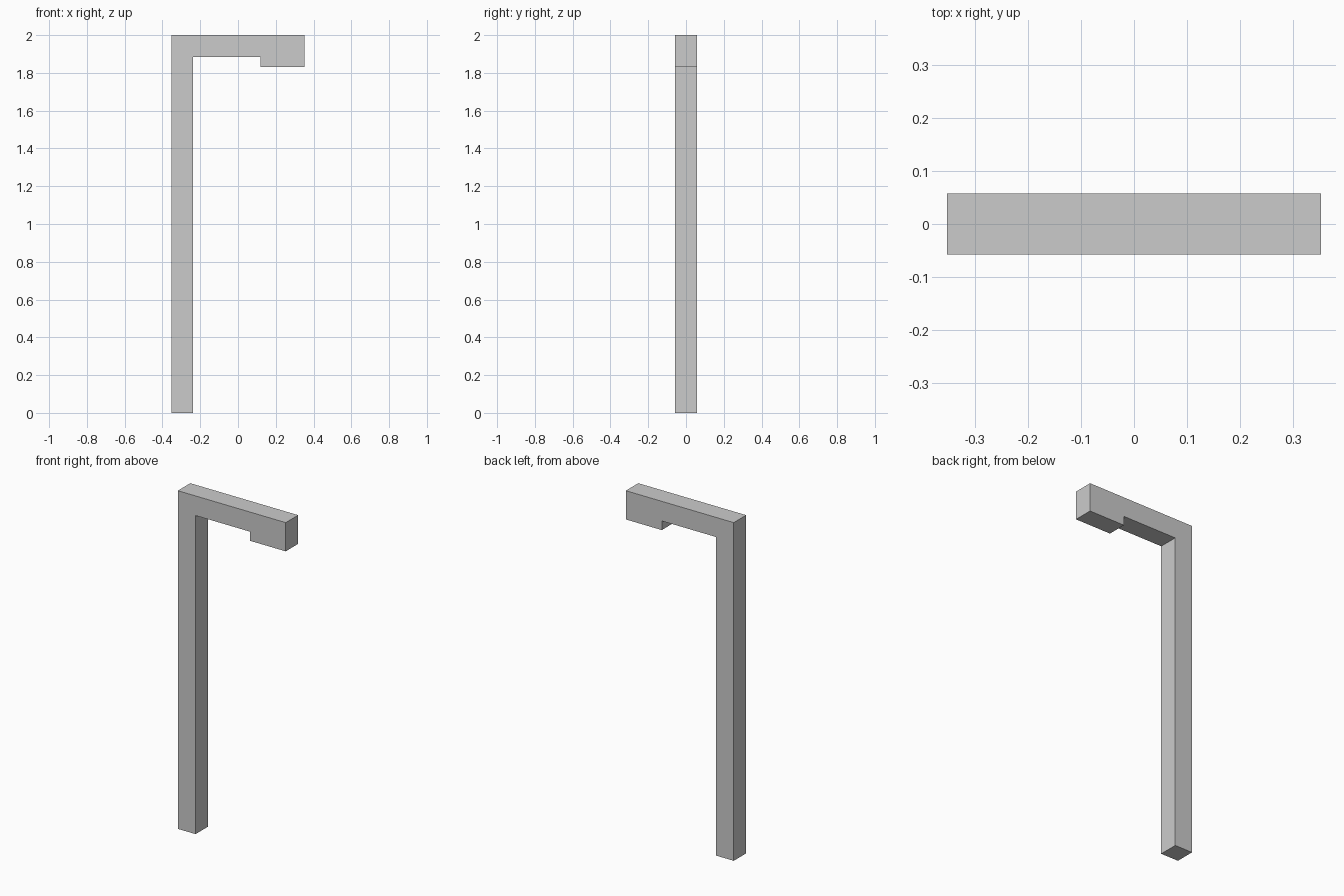
import bpy, bmesh

if "Cube" in bpy.data.objects:
    bpy.data.objects.remove(bpy.data.objects["Cube"])

HALF_DEPTH = 0.058
LEFT, RIGHT = -0.353, 0.353      # outer ends
POST_IN, HEAD_IN = -0.237, 0.118  # inner side of post, start of head
ARM_Z, HEAD_Z, TOP = 1.884, 1.83, 2.0


def extrude_profile(name, outline, half_depth):
    """Extrude an x/z outline symmetrically along y."""
    bm = bmesh.new()
    face = bm.faces.new([bm.verts.new((x, -half_depth, z)) for x, z in outline])
    new = bmesh.ops.extrude_face_region(bm, geom=[face])["geom"]
    verts = [g for g in new if isinstance(g, bmesh.types.BMVert)]
    bmesh.ops.translate(bm, verts=verts, vec=(0, 2 * half_depth, 0))
    bmesh.ops.recalc_face_normals(bm, faces=bm.faces)
    mesh = bpy.data.meshes.new(name)
    bm.to_mesh(mesh)
    bm.free()
    obj = bpy.data.objects.new(name, mesh)
    bpy.context.collection.objects.link(obj)
    return obj


# Lamp post: upright, overhanging arm and deeper lamp head in one silhouette
extrude_profile("lamp_post", [
    (LEFT, 0), (POST_IN, 0),
    (POST_IN, ARM_Z), (HEAD_IN, ARM_Z),
    (HEAD_IN, HEAD_Z), (RIGHT, HEAD_Z),
    (RIGHT, TOP), (LEFT, TOP),
], HALF_DEPTH)
